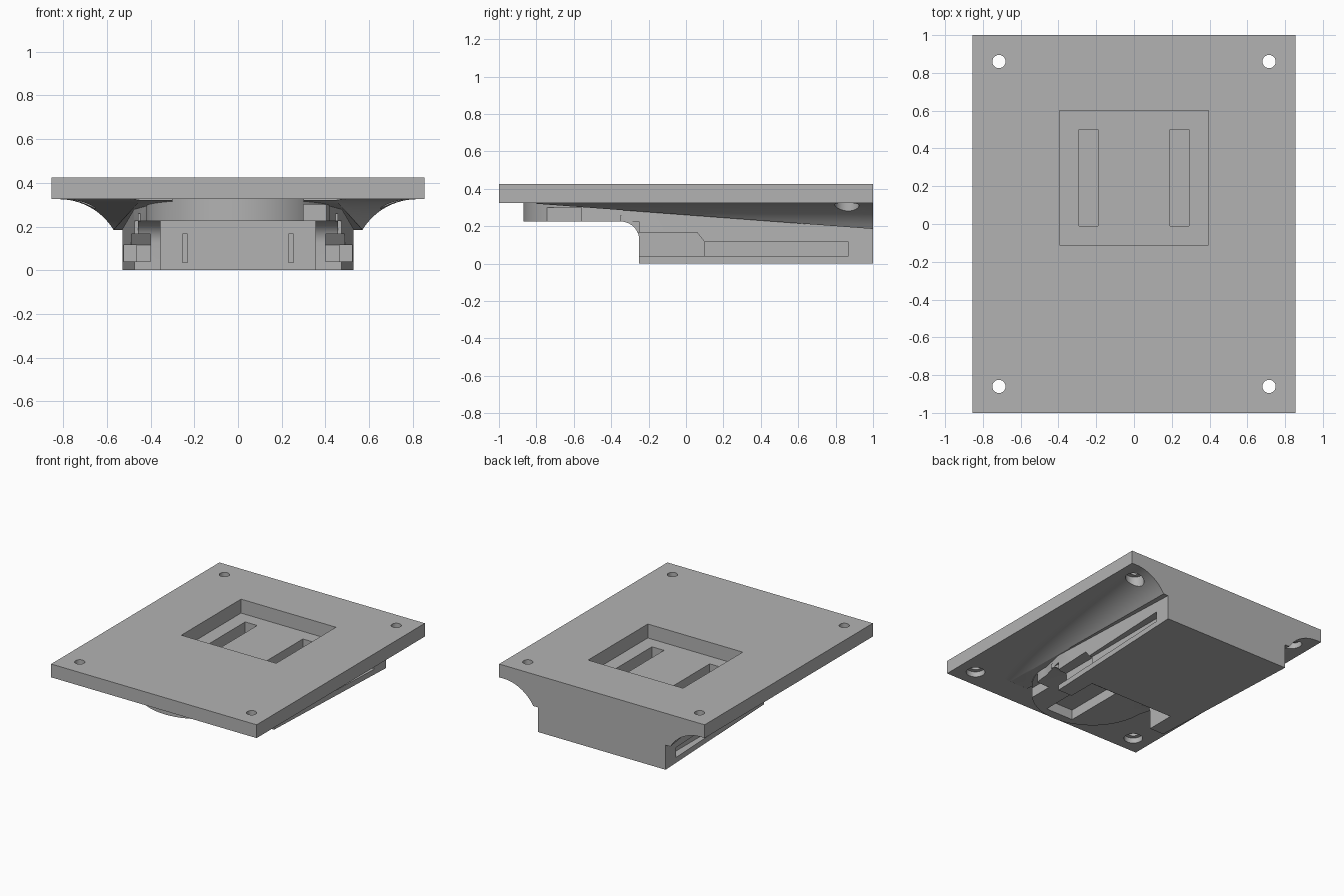
import bpy, bmesh
from math import sin, cos, pi, sqrt, radians

if "Cube" in bpy.data.objects:
    bpy.data.objects.remove(bpy.data.objects["Cube"], do_unlink=True)

grey = bpy.data.materials.new("plain grey")
grey.use_nodes = True
grey.diffuse_color = (0.45, 0.45, 0.45, 1)
grey.node_tree.nodes["Principled BSDF"].inputs["Base Color"].default_value = (0.45, 0.45, 0.45, 1)


def loft(name, rings):
    """Closed solid through matching rings of points."""
    bm = bmesh.new()
    rows = [[bm.verts.new(p) for p in ring] for ring in rings]
    n = len(rows[0])
    for a, b in zip(rows, rows[1:]):
        for i in range(n):
            j = (i + 1) % n
            bm.faces.new((a[i], a[j], b[j], b[i]))
    bm.faces.new(rows[0])
    bm.faces.new(rows[-1])
    bmesh.ops.recalc_face_normals(bm, faces=bm.faces)
    mesh = bpy.data.meshes.new(name)
    bm.to_mesh(mesh)
    bm.free()
    mesh.materials.append(grey)
    obj = bpy.data.objects.new(name, mesh)
    bpy.context.collection.objects.link(obj)
    return obj


def prism(name, pts, lo, hi, axis="z"):
    if axis == "z":
        return loft(name, [[(a, b, h) for a, b in pts] for h in (lo, hi)])
    return loft(name, [[(h, a, b) for a, b in pts] for h in (lo, hi)])


def box(name, x0, x1, y0, y1, z0, z1):
    return prism(name, [(x0, y0), (x1, y0), (x1, y1), (x0, y1)], z0, z1)


def disc(name, x, y, r, z0, z1):
    ring = [(x + r * cos(2 * pi * i / 40), y + r * sin(2 * pi * i / 40)) for i in range(40)]
    return prism(name, ring, z0, z1)


def combine(base, tool, mode):
    mod = base.modifiers.new(mode, "BOOLEAN")
    mod.operation = mode
    mod.solver = "EXACT"
    mod.object = tool
    bpy.context.view_layer.objects.active = base
    bpy.ops.object.modifier_apply(modifier=mod.name)
    bpy.data.objects.remove(tool, do_unlink=True)


UNDER, TOP, INSIDE = 0.325, 0.425, 0.4

# Mounting plate
mount = box("mounting_plate", -0.855, 0.855, -1, 1, UNDER, TOP)

# Tapered block and rounded nose under the plate
block = prism("block", [(-0.475, -0.25), (0.475, -0.25), (0.53, 1), (-0.53, 1)], 0, INSIDE)
R, CY = 0.42, -0.45
nose_pts = [(R * cos(a), CY + R * sin(a)) for a in (pi + pi * i / 32 for i in range(33))]
nose = prism("nose", nose_pts + [(0.475, -0.25), (0.475, -0.1), (-0.475, -0.1), (-0.475, -0.25)],
             0.225, INSIDE)

# Concave fillet where the nose meets the block
curve = [(-0.35 + 0.1 * sin(a), 0.125 + 0.1 * cos(a)) for a in (pi / 2 * i / 10 for i in range(11))]
fillet = prism("fillet", curve + [(-0.2, 0.125), (-0.2, 0.26), (-0.35, 0.26)], -0.457, 0.457, "x")


# Sloping flared wings along both sides
def wing_ring(side, y):
    drop = 0.14 * (y + 0.87) / 1.87
    lip = 0.485 + 0.068 * (y + 0.25)
    rad = 0.293
    width = sqrt(2 * rad * drop - drop * drop)
    pts = [(0.3, INSIDE), (0.3, UNDER - drop)]
    for i in range(17):
        w = width * (1 - i / 16)
        pts.append((lip + width - w, UNDER - rad + sqrt(rad * rad - w * w)))
    pts.append((lip + width, INSIDE))
    return [(side * x, y, z) for x, z in pts]


wings = [loft("wing", [wing_ring(s, -0.8 + 1.8 * i / 14) for i in range(15)]) for s in (-1, 1)]
for part in [block, nose, fillet] + wings:
    combine(mount, part, "UNION")

# Cuts: top recess, front notch, nose step and nose pocket
cuts = [
    box("recess", -0.395, 0.395, -0.11, 0.6, 0.32, 0.5),
    box("front_notch", -0.355, 0.355, -0.6, -0.03, -0.1, 0.225),
    box("nose_step", 0.3, 0.6, -0.95, -0.56, 0.1, 0.3),
    box("nose_pocket", -0.11, 0.12, -0.8, -0.33, 0.1, 0.3),
]
for s in (-1, 1):
    # Deep slots in the recess, with narrow openings to the front
    x0, x1 = sorted((s * 0.19, s * 0.29))
    cuts.append(box("slot", x0, x1, -0.01, 0.5, 0.035, 0.4))
    x0, x1 = sorted((s * 0.232, s * 0.254))
    cuts.append(box("slit", x0, x1, -0.1, 0.05, 0.036, 0.165))
    # Stepped side grooves
    cuts.append(prism("groove", [(-0.5, 0.04), (0.87, 0.04), (0.87, 0.115), (0.1, 0.115),
                                 (0.06, 0.165), (-0.5, 0.165)], s * 0.465, s * 0.7, "x"))
    cuts.append(prism("groove_front", [(-0.5, 0.04), (0.1, 0.04), (0.1, 0.115),
                                       (0.06, 0.165), (-0.5, 0.165)], s * 0.4, s * 0.7, "x"))
    # Counterbored screw holes
    for y in (-0.86, 0.86):
        cuts.append(disc("hole", s * 0.715, y, 0.035, 0.1, 0.6))
        cuts.append(disc("counterbore", s * 0.715, y, 0.065, 0.1, 0.365))
for tool in cuts:
    combine(mount, tool, "DIFFERENCE")

bpy.ops.object.select_all(action="DESELECT")
mount.select_set(True)
bpy.context.view_layer.objects.active = mount
bpy.ops.object.shade_smooth_by_angle(angle=radians(18))
